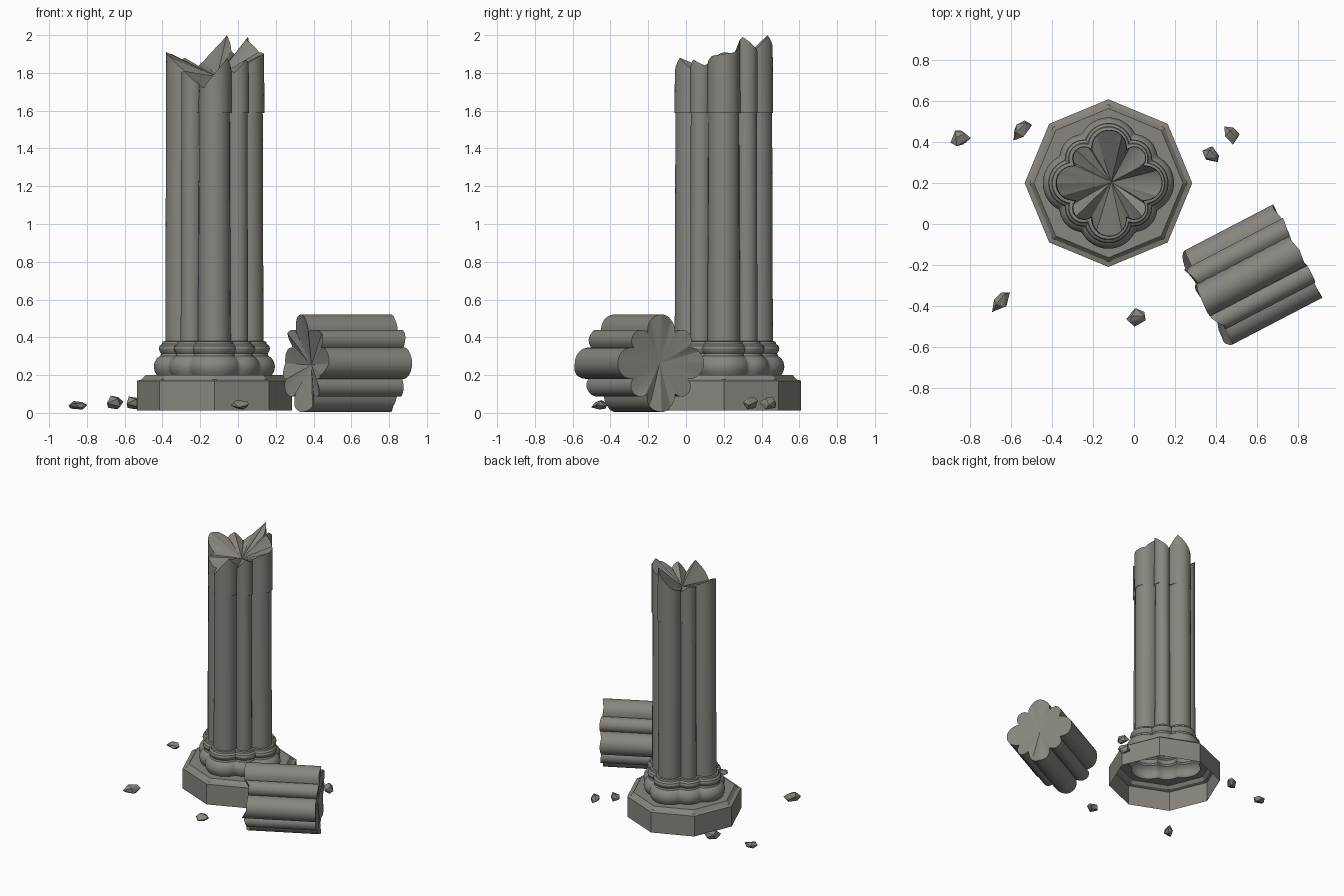
import bpy, bmesh, math, random
from mathutils import Vector, Euler

random.seed(4)
cube = bpy.data.objects.get("Cube")
if cube:
    bpy.data.objects.remove(cube)

stone = bpy.data.materials.new("weathered stone")
stone.use_nodes = True
colour = (0.25, 0.237, 0.212, 1)
stone.diffuse_color = colour
stone.node_tree.nodes["Principled BSDF"].inputs["Base Color"].default_value = colour

STEPS = 144
ANGLES = [2 * math.pi * i / STEPS for i in range(STEPS)]
AXIS = Vector((-0.125, 0.2, 0))


def clover(a, grow=0.0):
    """Outline radius of eight clustered shafts, alternately thick and thin."""
    best = 0.1
    for k in range(8):
        centre, radius = ((0.172, 0.057) if k % 2 else (0.175, 0.085))
        d = a - k * math.pi / 4
        under = (radius + grow) ** 2 - (centre * math.sin(d)) ** 2
        if under >= 0 and math.cos(d) > 0:
            best = max(best, centre * math.cos(d) + math.sqrt(under))
    return best


def octagon(a, radius):
    d = a % (math.pi / 4) - math.pi / 8
    return radius * math.cos(math.pi / 8) / math.cos(d)


def ring(outline, size, z):
    """One closed loop; z is a height or a list of heights spread round the loop."""
    points = []
    for i, a in enumerate(ANGLES):
        h = z
        if isinstance(z, list):
            t = i * len(z) / STEPS
            k = int(t)
            h = z[k] + (z[(k + 1) % len(z)] - z[k]) * (t - k)
        r = outline(a, size)
        points.append((r * math.cos(a), r * math.sin(a), h))
    return points


def finish(name, bm, location, rotation=(0, 0, 0)):
    bmesh.ops.recalc_face_normals(bm, faces=bm.faces)
    mesh = bpy.data.meshes.new(name)
    bm.to_mesh(mesh)
    bm.free()
    mesh.materials.append(stone)
    ob = bpy.data.objects.new(name, mesh)
    bpy.context.collection.objects.link(ob)
    ob.location = location
    ob.rotation_euler = Euler(rotation)
    return ob


def loft(name, rings, location, rotation=(0, 0, 0), bottom=None, top=None):
    """Skin the rings; bottom and top are optional tips for radial end fans."""
    bm = bmesh.new()
    loops = [[bm.verts.new(p) for p in r] for r in rings]
    for low, high in zip(loops, loops[1:]):
        for i in range(STEPS):
            j = (i + 1) % STEPS
            bm.faces.new((low[i], low[j], high[j], high[i]))
    for tip, loop in ((bottom, loops[0]), (top, loops[-1])):
        if tip:
            v = bm.verts.new(tip)
            for i in range(STEPS):
                bm.faces.new((loop[i], loop[(i + 1) % STEPS], v))
    ob = finish(name, bm, location, rotation)
    bpy.ops.object.select_all(action='DESELECT')
    ob.select_set(True)
    bpy.context.view_layer.objects.active = ob
    bpy.ops.object.shade_smooth_by_angle(angle=math.radians(25))
    return ob


# Hollow octagonal plinth with a chamfered lid
plinth = [ring(octagon, r, z) for r, z in
          ((0.41, 0.012), (0.41, 0.17), (0.385, 0.177), (0.365, 0.2))]
loft("plinth", plinth + [ring(clover, 0.045, 0.2)], AXIS)

# Moulded feet of the clustered shafts
feet = ((0.045, 0.2), (0.056, 0.22), (0.061, 0.245), (0.056, 0.27), (0.043, 0.29),
        (0.026, 0.302), (0.022, 0.315), (0.03, 0.325), (0.034, 0.34), (0.03, 0.355),
        (0.017, 0.365), (0.014, 0.378), (0.0, 0.38))
loft("base_moulding", [ring(clover, g, z) for g, z in feet], AXIS)

# Main shaft
loft("shaft", [ring(clover, 0.0, 0.38), ring(clover, -0.004, 1.592)], AXIS)

# Broken upper length with a splintered, sunken top
splinters = [1.90, 1.91, 1.99, 1.94, 1.90, 2.0, 1.93, 1.86, 1.83, 1.88, 1.86, 1.90,
             1.91, 1.88, 1.80, 1.81, 1.75, 1.72, 1.80, 1.88, 1.80, 1.87, 1.84, 1.89]
loft("broken_top", [ring(clover, 0.001, 1.588), ring(clover, -0.001, splinters)],
     AXIS + Vector((0.004, 0, 0)), top=(0.01, 0.005, 1.78))

# Fallen drum lying on its side
rough = [-0.255 + random.uniform(-0.028, 0.028) for _ in range(24)]
worn = [0.255 + random.uniform(-0.012, 0.012) for _ in range(24)]
loft("fallen_drum", [ring(clover, -0.002, rough), ring(clover, -0.002, worn)],
     (0.575, -0.25, 0.263), (0, math.pi / 2, math.radians(27.5)),
     bottom=(0.01, 0, -0.21), top=(0, 0, 0.24))

# Scattered rubble: position, length, width, height, heading
rubble = ((-0.85, 0.42, 0.13, 0.09, 0.05, 20), (-0.555, 0.46, 0.12, 0.08, 0.075, 40),
          (-0.655, -0.38, 0.16, 0.08, 0.08, 55), (0.01, -0.455, 0.11, 0.1, 0.055, -5),
          (0.38, 0.34, 0.11, 0.08, 0.075, -40), (0.48, 0.44, 0.11, 0.075, 0.075, -55))
for n, (x, y, length, width, height, heading) in enumerate(rubble):
    bm = bmesh.new()
    for k in range(10):
        a = k * 2.4 + random.uniform(-0.3, 0.3)
        z = -0.9 + 0.2 * k
        r = math.sqrt(1 - z * z) * random.uniform(0.75, 1.1)
        bm.verts.new((r * math.cos(a) * length / 2, r * math.sin(a) * width / 2,
                      z * height / 2))
    hull = bmesh.ops.convex_hull(bm, input=bm.verts)
    spare = [g for g in hull["geom_interior"] if isinstance(g, bmesh.types.BMVert)]
    bmesh.ops.delete(bm, geom=spare, context='VERTS')
    finish("rubble_%d" % (n + 1), bm, (x, y, 0.015 + height / 2),
           (0, 0, math.radians(heading)))
